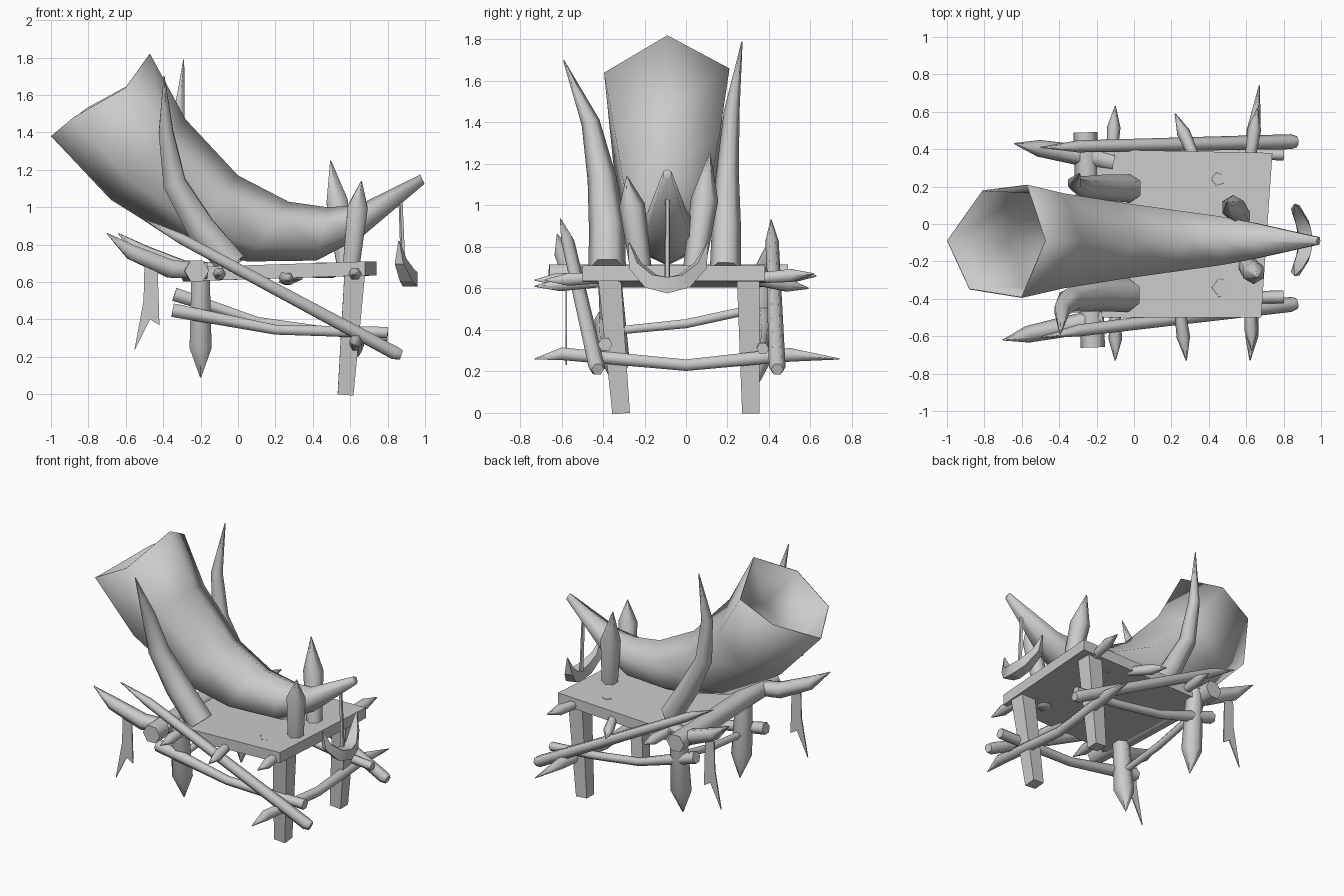
import bpy, bmesh, math
from mathutils import Vector as V

if "Cube" in bpy.data.objects:
    bpy.data.objects.remove(bpy.data.objects["Cube"])

grey = bpy.data.materials.new("plain_grey")
grey.use_nodes = True
grey.diffuse_color = (0.6, 0.6, 0.6, 1)
grey.node_tree.nodes["Principled BSDF"].inputs["Base Color"].default_value = (0.6, 0.6, 0.6, 1)


def loft(name, rings, caps=(True, True), angle=30):
    """Skin a list of rings and shade smooth below the given edge angle."""
    bm = bmesh.new()
    loops = [[bm.verts.new(p) for p in ring] for ring in rings]
    n = len(loops[0])
    for a, b in zip(loops, loops[1:]):
        for i in range(n):
            j = (i + 1) % n
            bm.faces.new((a[i], a[j], b[j], b[i]))
    for wanted, loop in zip(caps, (loops[0], loops[-1])):
        if wanted:
            bm.faces.new(loop)
    bmesh.ops.recalc_face_normals(bm, faces=bm.faces)
    mesh = bpy.data.meshes.new(name)
    bm.to_mesh(mesh)
    bm.free()
    mesh.materials.append(grey)
    ob = bpy.data.objects.new(name, mesh)
    bpy.context.collection.objects.link(ob)
    bpy.ops.object.select_all(action="DESELECT")
    ob.select_set(True)
    bpy.context.view_layer.objects.active = ob
    bpy.ops.object.shade_smooth_by_angle(angle=math.radians(angle))
    return ob


def tube(name, path, radii, sides=6, angle=66):
    """Sweep a polygon along a few points, with one radius per point."""
    pts = [V(p) for p in path]
    span = (pts[-1] - pts[0]).normalized()
    ref = V((1, 0, 0)) if abs(span.z) > 0.7 else V((0, 0, 1))
    rings = []
    for i, p in enumerate(pts):
        d = (pts[min(i + 1, len(pts) - 1)] - pts[max(i - 1, 0)]).normalized()
        u = (ref - d * ref.dot(d)).normalized()
        w = d.cross(u)
        turn = [2 * math.pi * (k + 0.5) / sides for k in range(sides)]
        rings.append([p + (u * math.cos(t) + w * math.sin(t)) * radii[i] for t in turn])
    return loft(name, rings, angle=angle)


def spike(name, base, tip, r):
    """Straight stake that swells a little, then comes to a point."""
    a, b = V(base), V(tip)
    return tube(name, [a, a.lerp(b, 0.6), b], [r * 0.8, r, 0.003])


def sheet(name, outline, thickness):
    """Flat outline in x and z, thickened along y."""
    rings = [[V(p) + V((0, s * thickness / 2, 0)) for p in outline] for s in (-1, 1)]
    return loft(name, rings)


# Great hollow horn: an uneven mouth rim, then rings from bottom and top points and half width
horn = [[V(p) for p in [(-1, -.09, 1.38), (-.81, .18, 1.53), (-.57, .21, 1.66),
                        (-.47, -.09, 1.82), (-.6, -.395, 1.64), (-.88, -.35, 1.48)]]]
for xb, zb, xt, zt, w in [(-.68, 1.04, -.28, 1.47, .255),
                          (-.28, .79, 0, 1.17, .205), (.05, .71, .27, 1.03, .165),
                          (.42, .715, .48, 1.0, .13), (.66, .84, .64, 1.01, .095),
                          (.997, 1.125, .975, 1.175, .02)]:
    lo, hi = V((xb, -.09, zb)), V((xt, -.09, zt))
    side = V((0, w, 0))
    horn.append([lo, lo.lerp(hi, .25) + side, lo.lerp(hi, .75) + side,
                 hi, lo.lerp(hi, .75) - side, lo.lerp(hi, .25) - side])
great_horn = loft("great_horn", horn, caps=(False, True), angle=80)
shell = great_horn.modifiers.new("shell", "SOLIDIFY")
shell.thickness = 0.006

# Platform slab, slightly tilted, with shallow chips on its top and underside
slab = [(-.25, -.5, .605), (.68, -.5, .635), (.74, .38, .635), (-.25, .4, .605)]
loft("platform", [[V((x, y, z + h)) for x, y, z in slab] for h in (0, .075)])
for x, y, r in [(.45, .24, .045), (.47, -.34, .065)]:
    tube("top_chip", [(x, y, .68), (x, y, .704)], [r, r * .8], 5)
    tube("under_chip", [(x, y, .64), (x, y, .622)], [r, r * .8], 5)

# Supports: square legs at the tail end, hanging stakes at the mouth end
for tag, s, top in (("front", -1, -.37), ("back", 1, .3)):
    tube(tag + "_leg", [(.625, top, .66), (.575, s * .313, 0)], [.078, .06], 4, 30)
    tube(tag + "_hanging_stake", [(-.2, s * .37, .68), (-.2, s * .34, .25), (-.2, s * .32, .09)],
         [.055, .068, .003])

# Cross log and cross bars
tube("cross_log", [(-.22, -.66, .66), (-.26, .49, .66)], [.065, .065])
tube("low_crossbar", [(.62, -.73, .26), (.63, -.6, .285), (.63, 0, .23), (.64, .5, .28), (.67, .74, .26)],
     [.003, .035, .032, .038, .003])
tube("rear_crossbar", [(-.2, -.4, .39), (-.2, 0, .43), (-.2, .37, .51)], [.022, .025, .025])

# Side rails and long slanting poles
tube("front_rail", [(-.35, -.4, .45), (.2, -.4, .345), (.8, -.39, .33)], [.042, .03, .035])
tube("back_rail", [(-.34, .37, .535), (.1, .38, .39), (.45, .375, .34), (.8, .37, .31)], [.042, .028, .028, .03])
tube("front_pole", [(-.5, -.605, .935), (-.3, -.57, .83), (.84, -.43, .22), (.87, -.425, .21)],
     [.003, .032, .04, .03])
tube("back_pole", [(-.5, .41, .93), (-.3, .415, .83), (.84, .44, .22), (.87, .44, .21)],
     [.003, .032, .04, .03])

# Short spikes set into the slab edges
for base, tip in [((-.1, -.45, .65), (-.1, -.73, .64)), ((.24, -.42, .63), (.28, -.73, .61)),
                  ((.62, -.4, .65), (.63, -.68, .64)), ((-.12, .35, .66), (-.1, .63, .66)),
                  ((.33, .34, .64), (.22, .59, .6)), ((.62, .34, .65), (.66, .62, .67))]:
    spike("edge_spike", base, tip, .036)

# Stakes standing on the slab either side of the horn
tube("front_stake", [(.6, -.21, .64), (.64, -.26, 1.0), (.66, -.285, 1.14)], [.05, .062, .003])
tube("back_stake", [(.58, .03, .64), (.53, .09, 1.03), (.495, .115, 1.25)], [.05, .066, .003])

# Tall curved tusks
tube("front_tall_tusk", [(-.03, -.38, .69), (-.2, -.38, .89), (-.34, -.405, 1.13), (-.385, -.46, 1.4), (-.395, -.59, 1.7)],
     [.09, .088, .07, .045, .003])
tube("back_tall_tusk", [(-.02, .19, .69), (-.15, .195, .9), (-.28, .2, 1.15), (-.32, .22, 1.45), (-.29, .27, 1.79)],
     [.075, .07, .055, .038, .003])

# Low tusks at the mouth end, each with a torn cloth
for tag, y0, y1, dx in [("front", -.5, -.62, 0), ("back", .33, .43, .06)]:
    tube(tag + "_low_tusk", [(x + dx, y0 + (y1 - y0) * t, z) for x, t, z in
                             [(-.17, 0, .66), (-.36, .4, .67), (-.57, .75, .76), (-.7, 1, .86)]],
         [.05, .055, .045, .003])
    y = y0 + (y1 - y0) * .65
    sheet(tag + "_torn_cloth", [(x, y, z) for x, z in
                                [(-.5, .7), (-.43, .69), (-.42, .37), (-.47, .4), (-.555, .23), (-.505, .5)]], .008)

# Crescent hung from the horn tip
tube("cord", [(.87, -.09, 1.04), (.885, -.09, .65)], [.012, .014], 5)
tube("crescent", [(.86, -.275, .82), (.87, -.245, .71), (.905, -.17, .635), (.92, -.09, .615),
                  (.905, -.01, .635), (.87, .07, .71), (.86, .105, .82)],
     [.004, .036, .05, .055, .05, .036, .004], 4, 30)
